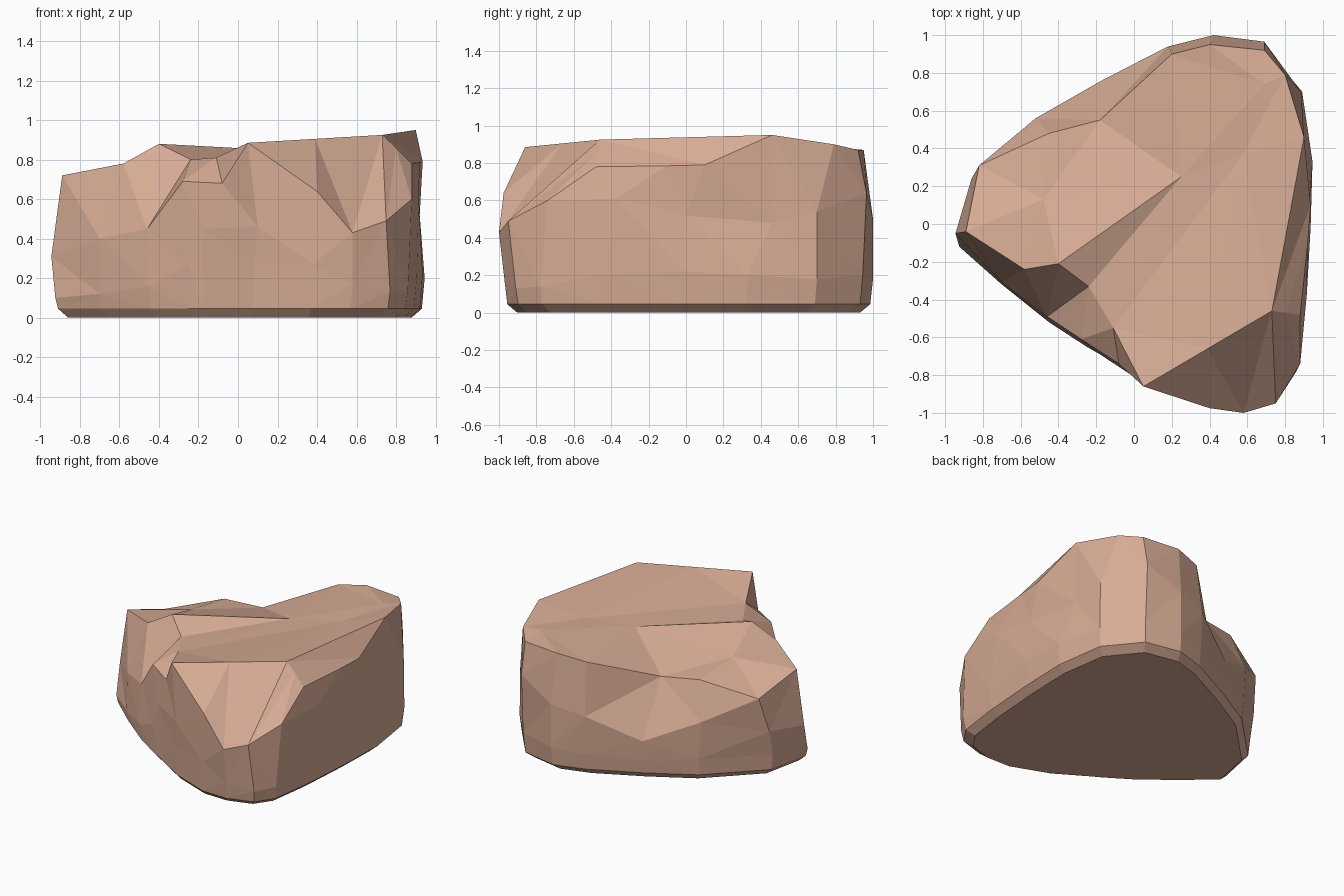
import bpy, bmesh
from mathutils import Vector
from mathutils.geometry import delaunay_2d_cdt

# Upper rim, counter-clockwise seen from above, starting at the left corner
RIM = [(-.89, -.04, .72), (-.58, -.24, .78), (-.40, -.21, .88), (-.24, -.33, .80),
       (-.11, -.55, .81), (.05, -.86, .885), (.39, -.66, .905), (.73, -.46, .925),
       (.80, -.47, .86), (.88, -.48, .78), (.92, -.10, .785), (.935, .10, .79),
       (.90, .46, .95), (.80, .79, .90), (.69, .92, .87), (.40, .95, .87),
       (.20, .90, .84), (-.18, .55, .70), (-.45, .48, .72), (-.82, .31, .61)]
# Girdle at mid height, one point under each rim point
GIRDLE = [(-.945, -.05, .31), (-.70, -.31, .40), (-.46, -.49, .45), (-.28, -.61, .69),
          (-.08, -.74, .68), (.10, -.875, .46), (.40, -.975, .64), (.58, -1.0, .43),
          (.75, -.95, .49), (.88, -.74, .60), (.915, -.37, .61), (.92, .00, .52),
          (.895, .46, .48), (.885, .70, .54), (.69, .965, .64), (.42, 1.0, .50),
          (.18, .94, .45), (-.17, .76, .29), (-.52, .56, .45), (-.86, .24, .35)]
# Lower bulges and hollows
SHIN = [(-.925, -.12, .10), (-.70, -.32, .12), (-.45, -.52, .16), (-.25, -.65, .27),
        (-.18, -.69, .45), (.08, -.85, .26), (.38, -.965, .27), (.58, -.97, .17),
        (.77, -.91, .13), (.86, -.78, .14), (.905, -.45, .20), (.935, -.02, .22),
        (.945, .33, .20), (.89, .70, .18), (.69, .945, .20), (.42, 1.0, .18),
        (.19, .93, .16), (-.17, .75, .15), (-.50, .56, .17), (-.86, .20, .16)]
# Facet corners inside the top: left slab, groove and right slab
TOP = [(.25, .25, .845), (-.48, .13, .765), (.58, .37, .865), (.69, .74, .89)]
# Ridges and groove lines that must stay as edges on the top
RIDGES = [(7, 12), (2, 20), (3, 20), (4, 22), (22, 12), (22, 23), (22, 13), (20, 23), (20, 17)]


def scaled_ring(ring, s, z):
    return [(x * s, y * s, z) for x, y, _ in ring]


bm = bmesh.new()

# Sides: walls between stacked rings
rings = [scaled_ring(SHIN, .93, 0), scaled_ring(SHIN, .985, .045), SHIN, GIRDLE, RIM]
loops = [[bm.verts.new(p) for p in ring] for ring in rings]
for low, high in zip(loops, loops[1:]):
    for i in range(len(low)):
        j = (i + 1) % len(low)
        bm.faces.new((low[i], low[j], high[j], high[i]))
bm.faces.new(loops[0][::-1])

# Top: triangulated cap between the rim and the inner corners
points = RIM + TOP
cap = loops[-1] + [bm.verts.new(p) for p in TOP]
_, _, tris, origin, _, _ = delaunay_2d_cdt(
    [Vector(p[:2]) for p in points], RIDGES, [list(range(len(RIM)))], 1, 1e-5)
for tri in tris:
    bm.faces.new([cap[origin[k][0]] for k in tri])

# Break every wall into flat triangular facets
bmesh.ops.triangulate(bm, faces=[f for f in bm.faces if len(f.verts) == 4],
                      quad_method='SHORT_EDGE')
bmesh.ops.recalc_face_normals(bm, faces=bm.faces)

mesh = bpy.data.meshes.new("rock")
bm.to_mesh(mesh)
bm.free()
stone = bpy.data.materials.new("warm_tan_stone")
stone.diffuse_color = (.68, .41, .30, 1)
mesh.materials.append(stone)
bpy.context.collection.objects.link(bpy.data.objects.new("rock", mesh))
